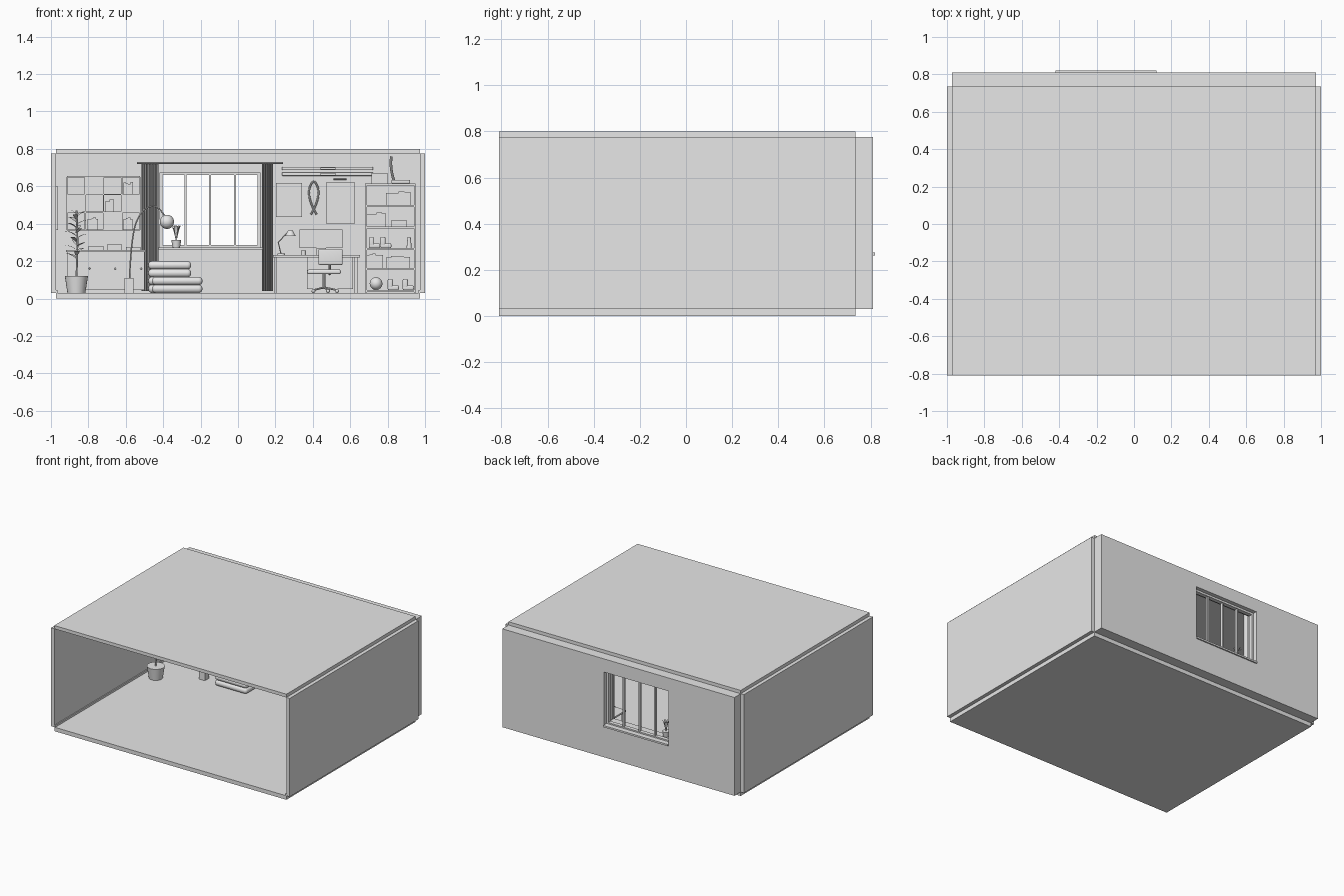
import bpy, bmesh, math, random
from mathutils import Vector, Matrix

random.seed(4)
default_cube = bpy.data.objects.get("Cube")
if default_cube:
    bpy.data.objects.remove(default_cube)

grey = bpy.data.materials.new("plain grey")
grey.use_nodes = True
grey.diffuse_color = (.8, .8, .8, 1)
grey.node_tree.nodes["Principled BSDF"].inputs["Base Color"].default_value = grey.diffuse_color

FLOOR, CEILING, FRONT, BACK, OUTER = .03, .775, -.81, .735, .81
SIDE = .973


def finish(name, mesh, smooth=False):
    mesh.materials.clear()
    mesh.materials.append(grey)
    part = bpy.data.objects.new(name, mesh)
    bpy.context.collection.objects.link(part)
    if smooth:
        bpy.ops.object.select_all(action='DESELECT')
        part.select_set(True)
        bpy.context.view_layer.objects.active = part
        bpy.ops.object.shade_smooth_by_angle()
    return part


def from_bmesh(name, bm, smooth=False):
    mesh = bpy.data.meshes.new(name)
    bmesh.ops.recalc_face_normals(bm, faces=bm.faces)
    bm.to_mesh(mesh)
    bm.free()
    return finish(name, mesh, smooth)


def add_box(bm, x, y, z):
    low, high = Vector((x[0], y[0], z[0])), Vector((x[1], y[1], z[1]))
    placing = Matrix.Translation((low + high) / 2) @ Matrix.Diagonal((*(high - low), 1))
    bmesh.ops.create_cube(bm, size=1, matrix=placing)


def box(name, x, y, z, rounding=0):
    bm = bmesh.new()
    add_box(bm, x, y, z)
    if rounding:
        bmesh.ops.bevel(bm, geom=bm.edges[:], offset=rounding, segments=5,
                        profile=.5, affect='EDGES')
    return from_bmesh(name, bm, rounding > 0)


def frame(name, x, y, z, t):
    """Four bars around an open rectangle."""
    bm = bmesh.new()
    for edge in ((x[0], x[0] + t), (x[1] - t, x[1])):
        add_box(bm, edge, y, z)
    for edge in ((z[0], z[0] + t), (z[1] - t, z[1])):
        add_box(bm, (x[0] + t, x[1] - t), y, edge)
    return from_bmesh(name, bm)


def cone(name, centre, bottom, top, height, sides=24):
    bm = bmesh.new()
    place = Matrix.Translation(Vector(centre) + Vector((0, 0, height / 2)))
    bmesh.ops.create_cone(bm, cap_ends=True, segments=sides, radius1=bottom,
                          radius2=top, depth=height, matrix=place)
    return from_bmesh(name, bm, True)


def ball(name, centre, radius):
    bm = bmesh.new()
    bmesh.ops.create_uvsphere(bm, u_segments=24, v_segments=14, radius=radius,
                              matrix=Matrix.Translation(centre))
    return from_bmesh(name, bm, True)


def tube(name, points, radius, curved=True):
    curve = bpy.data.curves.new(name, 'CURVE')
    curve.dimensions, curve.bevel_depth = '3D', radius
    curve.bevel_resolution, curve.use_fill_caps = 2, True
    line = curve.splines.new('NURBS' if curved else 'POLY')
    line.points.add(len(points) - 1)
    for point, place in zip(line.points, points):
        point.co = (*place, 1)
    if curved:
        line.use_endpoint_u, line.order_u = True, 3
    holder = bpy.data.objects.new(name, curve)
    mesh = bpy.data.meshes.new_from_object(holder)
    bpy.data.objects.remove(holder)
    return finish(name, mesh, True)


def leaf(name, root, angle, length, rise, width):
    """Arched pointed blade."""
    bm = bmesh.new()
    out = Vector((math.cos(angle), math.sin(angle), 0))
    across = Vector((-out.y, out.x, 0))
    rows = []
    for i in range(6):
        t = i / 5
        spine = Vector(root) + out * length * t + Vector((0, 0, rise * (2 * t - t * t * 1.2)))
        half = across * width * math.sin(math.pi * (.1 + .88 * t))
        rows.append([bm.verts.new(spine + half), bm.verts.new(spine - half)])
    for a, b in zip(rows, rows[1:]):
        bm.faces.new((a[0], a[1], b[1], b[0]))
    return from_bmesh(name, bm, True)


def row_of_items(name, x, y, z, thickness, height):
    """Books or boxes of uneven height standing side by side."""
    bm, at = bmesh.new(), x[0]
    while at + thickness < x[1]:
        wide = thickness * random.uniform(.7, 1)
        add_box(bm, (at, at + wide), y, (z, z + height * random.uniform(.8, 1)))
        at += wide
    return from_bmesh(name, bm)


# Room shell
for name, z in (("floor", (0, FLOOR)), ("ceiling", (CEILING, .8))):
    box(name, (-SIDE, SIDE), (FRONT, BACK), z)
for name, s in (("left", 1), ("right", -1)):
    box(name + "_wall", sorted((s * SIDE, s)), (FRONT, BACK), (FLOOR, CEILING))
    box(name + "_baseboard", sorted((s * SIDE, s * .966)), (FRONT, BACK), (FLOOR, .045))
wall = box("back_wall", (-SIDE, SIDE), (BACK, OUTER), (FLOOR, CEILING))
opening_x, opening_z = (-.42, .12), (.27, .675)
cutter = box("window_cutter", opening_x, (.7, .9), opening_z)
cutter.hide_render = True
cut = wall.modifiers.new("window", 'BOOLEAN')
cut.operation, cut.object, cut.solver = 'DIFFERENCE', cutter, 'EXACT'
depsgraph = bpy.context.evaluated_depsgraph_get()
cut_mesh = bpy.data.meshes.new_from_object(wall.evaluated_get(depsgraph))
wall.modifiers.clear()
wall.data = cut_mesh
bpy.data.objects.remove(cutter)

# Window
frame("window_frame", opening_x, (.75, .78), opening_z, .015)
frame("window_trim", (-.43, .13), (.727, BACK), (.26, .685), .012)
for x in (-.28, -.15, -.017):
    box("window_mullion", (x - .005, x + .005), (.755, .775), opening_z)
box("window_sill", (-.43, .13), (.68, .75), (.262, .272))
box("outer_sill", opening_x, (.78, .82), (.262, .275))

# Curtains and rod
tube("curtain_rod", [(-.54, .68, .725), (.24, .68, .725)], .005, False)
for x in ((-.515, -.425), (.128, .187)):
    bm = bmesh.new()
    previous = None
    for i in range(49):
        y = .68 + .018 * math.sin(i * math.pi / 4)
        at = x[0] + (x[1] - x[0]) * i / 48
        pair = [bm.verts.new((at, y, z)) for z in (.04, .72)]
        if previous:
            bm.faces.new((*previous, pair[1], pair[0]))
        previous = pair
    from_bmesh("curtain", bm, True)

# Wall cubby shelf with some closed doors
left, pitch, low, step = -.914, .0975, .366, .095
for i in range(5):
    x = left + pitch * i
    box("cubby_upright", (x - .003, x + .003), (.62, BACK), (low, .65))
for j in range(4):
    z = low + step * j
    box("cubby_board", (left, -.524), (.62, BACK), (z - .003, z + .003))
doors = {(0, 1), (1, 3), (2, 2), (3, 1)}
for i in range(4):
    for j in range(3):
        x, z = left + pitch * i, low + step * j
        if (i, j) in doors or (i, j) == (1, 2):
            if (i, j) != (2, 2):
                box("cubby_door", (x, x + pitch), (.615, .622), (z, z + step))
        elif (i + j) % 2:
            row_of_items("cubby_books", (x + .01, x + .07), (.65, .72), z, .014, .07)
box("cubby_door", (left + 2 * pitch, left + 3 * pitch), (.615, .622), (low, low + step))
box("wall_mirror", (-SIDE, -.963), (.3, .6), (low, .6))

# Sideboard
box("sideboard_body", (left, -.5), (.53, BACK), (.045, .25))
box("sideboard_top", (-.92, -.495), (.52, BACK), (.25, .26))
for i in range(3):
    x = left + .138 * i
    box("sideboard_door", (x + .004, x + .134), (.524, .53), (.055, .245))
    ball("door_knob", (x + .12, .52, .16), .005)
for x, height in ((-.8, .02), (-.7, .03), (-.6, .015)):
    box("stacked_books", (x, x + .08), (.58, .68), (.26, .26 + height))

# Tall potted plant
plant_x, plant_y = -.864, .25
cone("plant_pot", (plant_x, plant_y, FLOOR), .048, .062, .09)
tube("plant_stem", [(plant_x, plant_y, .12), (plant_x + .01, plant_y, .3),
                    (plant_x, plant_y, .47)], .005)
for i in range(18):
    leaf("plant_leaf", (plant_x, plant_y, .2 + .015 * i), i * 2.4, .075, .03, .014)

# Arched floor lamp
box("lamp_base", (-.607, -.558), (.4, .45), (FLOOR, .11))
tube("lamp_arm", [(-.58, .42, .11), (-.57, .42, .34), (-.52, .42, .47),
                  (-.43, .42, .51), (-.385, .42, .43)], .004)
ball("lamp_globe", (-.38, .42, .41), .038)

# Floor chair of padded rolls
for i in range(2):
    z = FLOOR + .042 * i
    box("seat_roll", (-.46, -.19), (.37, .58), (z, z + .044), .021)
for i in range(4):
    z = FLOOR + .042 * i
    box("back_roll", (-.48, -.25), (.57, .66), (z, z + .044), .021)

# Plant on the window sill
cone("sill_pot", (-.33, .71, .272), .02, .026, .04)
for i in range(10):
    leaf("sill_leaf", (-.33, .71, .3), i * 2.4, .02 + .002 * i, .11, .005)

# Desk with drawers, lamp, screen and mug
box("desk_top", (.187, .652), (.45, BACK), (.22, .232))
for x in (.2, .63):
    for y in (.47, .71):
        box("desk_leg", (x - .008, x + .008), (y - .008, y + .008), (FLOOR, .22))
box("drawer_unit", (.37, .615), (.5, .72), (.05, .22))
for i in range(3):
    z = .055 + .055 * i
    box("drawer_front", (.5, .61), (.493, .5), (z, z + .05))
box("screen", (.33, .56), (.66, .675), (.27, .37))
box("screen_stand", (.42, .47), (.65, .68), (.232, .27))
cone("desk_lamp_foot", (.23, .6, .232), .022, .02, .008)
tube("desk_lamp_arm", [(.23, .6, .24), (.215, .6, .3), (.27, .6, .36)], .003, False)
cone("desk_lamp_shade", (.28, .6, .335), .028, .012, .03)
cone("mug", (.35, .57, .232), .014, .014, .025)

# Desk chair
box("chair_seat", (.37, .55), (.3, .44), (.13, .155), .01)
box("chair_back", (.43, .56), (.285, .305), (.18, .265), .008)
tube("chair_spine", [(.49, .36, .13), (.49, .3, .14), (.49, .295, .22)], .006)
tube("chair_post", [(.46, .37, .05), (.46, .37, .13)], .008, False)
for i in range(5):
    turn = i * math.tau / 5
    foot = (.46 + .07 * math.cos(turn), .37 + .07 * math.sin(turn), .045)
    tube("chair_foot", [(.46, .37, .06), foot], .005, False)
    ball("chair_wheel", (*foot[:2], .04), .01)

# Wall pictures, snowshoe loop and skis
for x, z in (((.203, .342), (.436, .617)), ((.47, .626), (.4, .62))):
    frame("picture_frame", x, (.72, BACK), z, .008)
    box("picture_panel", x, (.728, BACK), z)
tube("picture_light", [(.51, .71, .64), (.58, .71, .64)], .005, False)
tube("hanging_loop", [(.39, .725, .45), (.42, .725, .5), (.435, .725, .58), (.405, .725, .64),
                      (.375, .725, .58), (.39, .725, .5), (.42, .725, .45)], .005)
for z in (.665, .695):
    box("ski", (.235, .722), (.715, BACK), (z - .009, z + .009), .004)
    box("ski_binding", (.44, .52), (.7, .715), (z - .006, z + .006))

# Tall shelf unit and its contents
shelf_x, shelf_y = (.684, .945), (.53, BACK)
levels = (.04, .158, .265, .38, .495, .61)
for x in shelf_x:
    box("shelf_side", (x - .005, x + .005), shelf_y, (FLOOR, .615))
for z in levels:
    box("shelf_board", shelf_x, shelf_y, (z - .005, z + .005))
box("shelf_box", (.715, .8), (.58, .7), (.615, .67))
row_of_items("shelf_books", (.69, .78), (.58, .7), .163, .016, .08)
row_of_items("shelf_binders", (.79, .94), (.58, .7), .163, .03, .07)
row_of_items("shelf_baskets", (.79, .94), (.57, .71), .5, .04, .075)
row_of_items("shelf_files", (.69, .8), (.57, .71), .385, .03, .08)
box("shelf_case", (.82, .9), (.57, .7), (.385, .42))
ball("shelf_ball", (.738, .6, .08), .034)
for x, z in ((.8, .045), (.88, .045), (.7, .27), (.76, .27)):
    box("boot_foot", (x, x + .06), (.57, .61), (z, z + .025), .008)
    box("boot_shaft", (x, x + .028), (.57, .61), (z + .01, z + .06), .008)
cone("shelf_vase", (.915, .6, .27), .014, .008, .06)
tube("top_ornament", [(.84, .64, .615), (.81, .64, .69), (.82, .64, .76)], .007)
box("top_ornament_foot", (.82, .92), (.6, .67), (.615, .635), .006)
